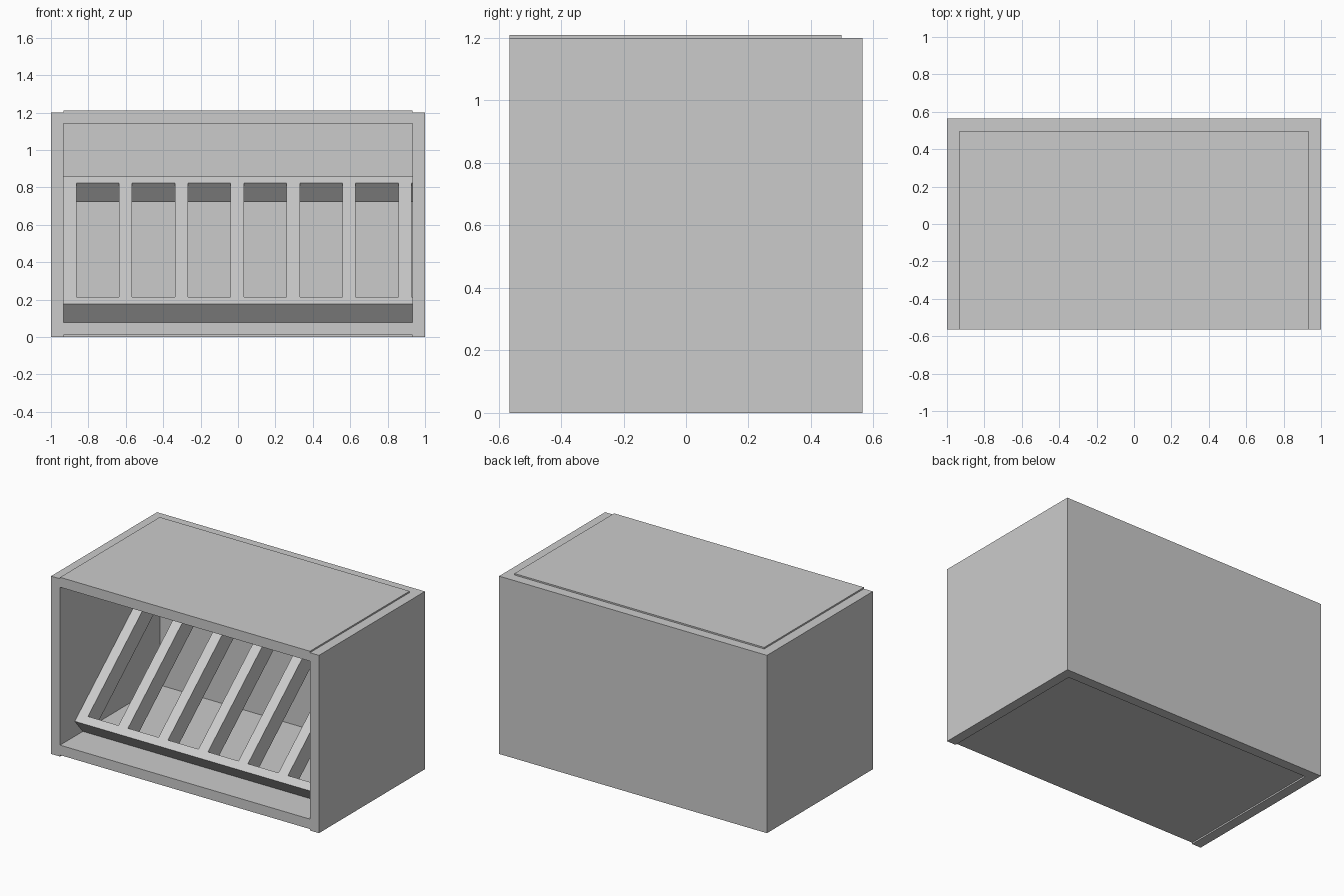
import bpy, bmesh
from math import sin, cos, radians

if "Cube" in bpy.data.objects:
    bpy.data.objects.remove(bpy.data.objects["Cube"])


def finish(bm, name):
    bm.normal_update()
    mesh = bpy.data.meshes.new(name)
    bm.to_mesh(mesh)
    bm.free()
    ob = bpy.data.objects.new(name, mesh)
    bpy.context.collection.objects.link(ob)
    return ob


def prism(name, outline, z0, z1):
    """Extrude a plan outline from z0 up to z1."""
    bm = bmesh.new()
    face = bm.faces.new([bm.verts.new((x, y, z0)) for x, y in outline])
    top = bmesh.ops.extrude_face_region(bm, geom=[face])["geom"]
    bmesh.ops.translate(bm, vec=(0, 0, z1 - z0),
                        verts=[v for v in top if isinstance(v, bmesh.types.BMVert)])
    bmesh.ops.recalc_face_normals(bm, faces=bm.faces)
    return finish(bm, name)


W, D, H = 1.0, 0.565, 1.2      # half width, half depth, height
T = 0.067                      # board thickness
IX, IY = W - T, D - T          # inner faces of the sides and back

# U-shaped shell: two sides and the back
prism("cabinet_shell", [(-W, -D), (-IX, -D), (-IX, IY), (IX, IY),
                        (IX, -D), (W, -D), (W, D), (-W, D)], 0, H)

# Floor and lid boards, sitting slightly higher than the shell edges
board = [(-IX, -D), (IX, -D), (IX, IY), (-IX, IY)]
prism("floor_board", board, 0.01, 0.077)
prism("lid_board", board, 1.143, 1.21)

# Leaning rack: flat grid with window cells left out, then thickened
angle = radians(40.2)
length, rail, thick = 1.055, 0.055, 0.131
y0, z0 = -0.408, 0.178         # lower front edge of the rack
xs = [-IX]
for i in range(6):
    xs += [-0.864 + 0.2986 * i, -0.636 + 0.2986 * i]
xs += [0.928, IX]
vs = [0, rail, length - rail, length]

bm = bmesh.new()
grid = [[bm.verts.new((x, y0 + v * cos(angle), z0 + v * sin(angle))) for v in vs]
        for x in xs]
for i in range(len(xs) - 1):
    for j in range(3):
        if j == 1 and i % 2 == 1:
            continue           # open window between bars
        bm.faces.new((grid[i][j], grid[i + 1][j], grid[i + 1][j + 1], grid[i][j + 1]))
rack = finish(bm, "slanted_rack")
mod = rack.modifiers.new("thickness", 'SOLIDIFY')
mod.thickness = thick
mod.offset = -1
